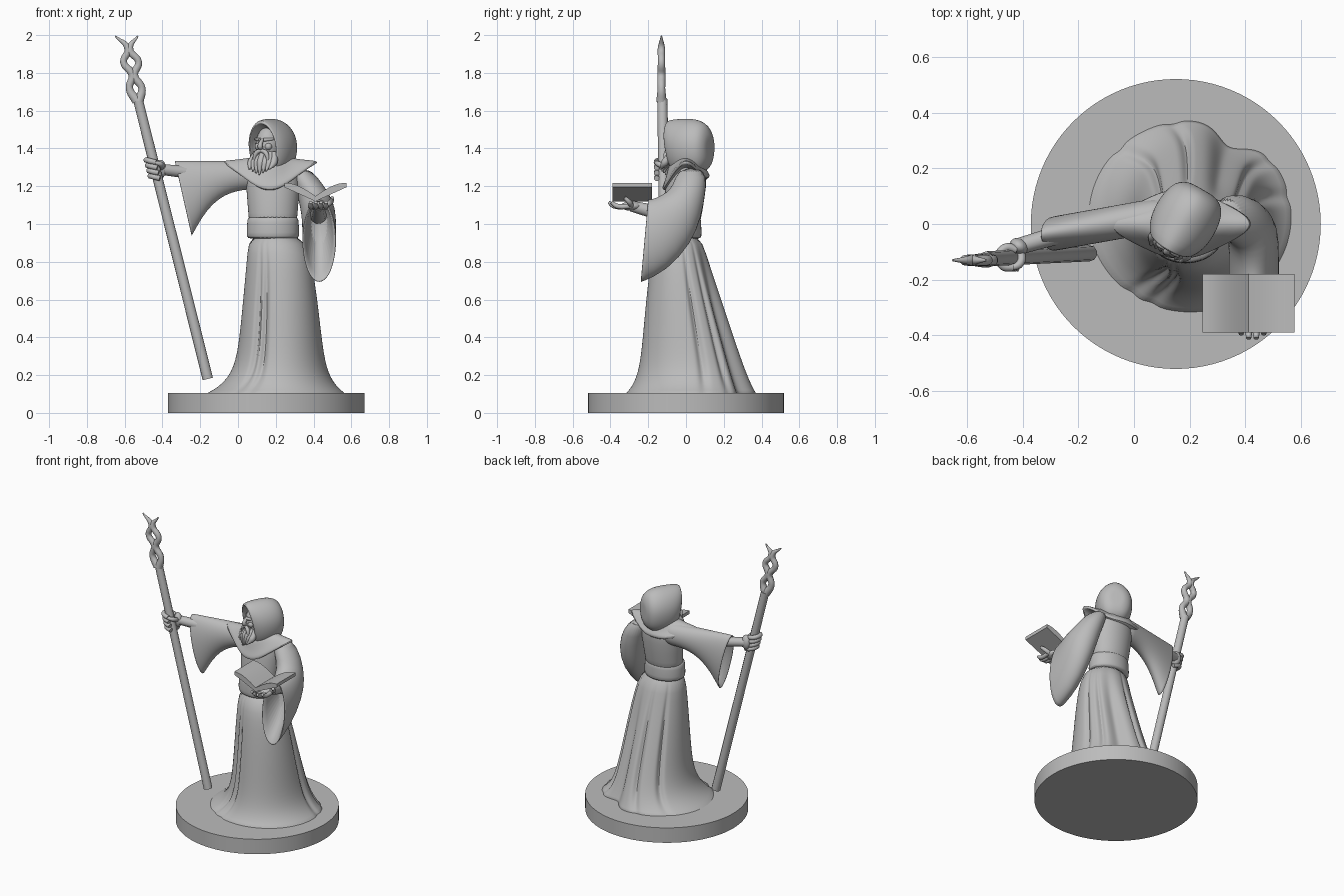
import bpy, bmesh, math
from mathutils import Vector

if "Cube" in bpy.data.objects:
    bpy.data.objects.remove(bpy.data.objects["Cube"])

GREY = (.5, .5, .5, 1)
stone = bpy.data.materials.new("plain_grey")
stone.use_nodes = True
stone.diffuse_color = GREY
stone.node_tree.nodes["Principled BSDF"].inputs["Base Color"].default_value = GREY
UP = Vector((0, 0, 1))
ACROSS = Vector((1, 0, 0))
DEPTH = Vector((0, 1, 0))


def activate(ob):
    bpy.ops.object.select_all(action='DESELECT')
    ob.select_set(True)
    bpy.context.view_layer.objects.active = ob


def finish(ob, angle=45):
    activate(ob)
    ob.data.materials.clear()
    ob.data.materials.append(stone)
    bpy.ops.object.shade_smooth_by_angle(angle=math.radians(angle))


def skin(name, rings, rounded=True):
    """Bridge rings of points into a closed surface."""
    bm = bmesh.new()
    rows = [[bm.verts.new(point) for point in ring] for ring in rings]
    for low, high in zip(rows, rows[1:]):
        for i in range(len(low)):
            bm.faces.new((low[i - 1], low[i], high[i], high[i - 1]))
    bm.faces.new(rows[0])
    bm.faces.new(reversed(rows[-1]))
    bmesh.ops.recalc_face_normals(bm, faces=bm.faces)
    mesh = bpy.data.meshes.new(name)
    bm.to_mesh(mesh)
    bm.free()
    ob = bpy.data.objects.new(name, mesh)
    bpy.context.collection.objects.link(ob)
    if rounded:
        ob.modifiers.new("rounding", 'SUBSURF')
    finish(ob)


def circle_angles(count):
    return [math.tau * i / count for i in range(count)]


def ellipse(centre, u, v):
    return [centre + u * math.cos(a) + v * math.sin(a) for a in circle_angles(32)]


def ball(name, location, scale, turn=0):
    bpy.ops.mesh.primitive_uv_sphere_add(segments=24, ring_count=14, location=location, rotation=(0, 0, turn))
    ob = bpy.context.object
    ob.name, ob.scale = name, scale
    finish(ob)


def tube(name, points, radii):
    """Round smooth tube with a radius at each point."""
    curve = bpy.data.curves.new(name, 'CURVE')
    curve.dimensions, curve.bevel_depth, curve.bevel_resolution = '3D', 1, 3
    curve.use_fill_caps, curve.resolution_u = True, 6
    spline = curve.splines.new('BEZIER')
    spline.bezier_points.add(len(points) - 1)
    for knot, point, radius in zip(spline.bezier_points, points, radii):
        knot.co, knot.radius = point, radius
        knot.handle_left_type = knot.handle_right_type = 'AUTO'
    ob = bpy.data.objects.new(name, curve)
    bpy.context.collection.objects.link(ob)
    activate(ob)
    bpy.ops.object.convert(target='MESH')
    finish(bpy.context.object)


# Round base
bpy.ops.mesh.primitive_cylinder_add(vertices=96, radius=.52, depth=.105, location=(.15, 0, .0525))
bpy.context.object.name = "base"
finish(bpy.context.object)


# Skirt: flares out at the foot, with grooves that fade towards the waist and the hem
def skirt_ring(step):
    z = .08 + .87 * step ** 1.5
    down = 1 - step ** 1.5
    foot = math.exp((.1 - z) / .07)
    right = .06 - .08 * down - .15 * foot
    left = .33 + .14 * math.sqrt(down) + .1 * foot
    front = -.14 - .11 * math.sqrt(down) - .07 * foot
    back = .07 + .29 * down + .02 * foot
    fade = min(1, down * 2.5)
    hem_fade = fade * max(.2, 1 - foot)
    ring = []
    for a in circle_angles(144):
        deg = math.degrees(a)
        notch = .18 * math.exp(-((deg - 62) / 14) ** 2)
        slits = sum(.1 * math.exp(-((deg - fold) / 4) ** 2) for fold in (12, 36, 100, 135, 234, 247))
        reach = (1 - fade * notch - hem_fade * slits) / 2
        ring.append(((left + right) / 2 + (left - right) * reach * math.cos(a),
                     (back + front) / 2 + (back - front) * reach * math.sin(a), z))
    return ring


skin("robe_skirt", [skirt_ring(i / 12) for i in range(13)])


# Belt and torso
def body_ring(z, wide, deep, y):
    return ellipse(Vector((.185, y, z)), ACROSS * wide, DEPTH * deep)


skin("belt", [body_ring(z, .14 * swell, .113 * swell, -.03)
              for z, swell in ((.92, .93), (.93, 1), (.98, .99), (1.03, .97), (1.04, .9))])
skin("torso", [body_ring(.95, .13, .1, -.03), body_ring(1.05, .128, .103, -.02), body_ring(1.2, .145, .11, 0),
               body_ring(1.3, .14, .1, .01), body_ring(1.36, .06, .07, .01)])


# Mantle with raised shoulder points and a dip in front
def mantle_ring(grow, lift, drop):
    ring = []
    for a in circle_angles(64):
        c, s = math.cos(a), math.sin(a)
        point = abs(c) ** 5
        dip = max(0, -s) ** 3
        ring.append((.168 + c * (.09 + grow * (.08 + .085 * point)), s * (.085 + grow * .04),
                     1.355 - lift * (.09 - .07 * point + .065 * dip) - drop))
    return ring


skin("mantle", [mantle_ring(0, 0, 0), mantle_ring(.3, .5, 0), mantle_ring(.7, .85, 0), mantle_ring(1, 1, 0),
                mantle_ring(1, 1, .02), mantle_ring(.4, .9, .04), mantle_ring(0, .8, .04)])


# Sleeves: open bell shapes with a recessed inside
def sleeve(name, rings):
    cuff, u, v = rings[-1]
    inside = rings[-3][0]
    rings += [(cuff, u * .97, v * .99), (cuff, u * .85, v * .92), (inside, u * .5, v * .5)]
    skin(name, [ellipse(*ring) for ring in rings])


def right_sleeve_ring(t):
    half = .075 + .125 * t ** 3
    centre = Vector((.13, .04, 1.335 - half)).lerp(Vector((-.29, -.035, 1.335 - half)), t)
    return centre, DEPTH * .062, UP * half - ACROSS * .045 * t * t


def left_sleeve_ring(x, wide, top_y, top_z, low_y, low_z):
    top, low = Vector((x, top_y, top_z)), Vector((x, low_y, low_z))
    return (top + low) / 2, ACROSS * wide, (low - top) / 2


sleeve("right_sleeve", [right_sleeve_ring(i / 6) for i in range(7)])
sleeve("left_sleeve", [left_sleeve_ring(.32, .06, -.04, 1.3, .1, 1.3), left_sleeve_ring(.38, .08, -.07, 1.2, .11, 1.2),
                       left_sleeve_ring(.42, .09, -.1, 1.17, .08, 1.03), left_sleeve_ring(.43, .09, -.15, 1.14, .03, .9),
                       left_sleeve_ring(.43, .09, -.19, 1.13, -.1, .75),
                       left_sleeve_ring(.43, .09, -.2, 1.13, -.24, .69)])

# Hood, turned towards the staff, with straight sides below and a peak jutting forward
TURN = math.radians(-30)
SIDE = Vector((math.cos(TURN), math.sin(TURN), 0))
FACE = Vector((math.sin(TURN), -math.cos(TURN), 0))


def head_point(side, forward, z):
    return Vector((.18, .01, z)) + SIDE * side + FACE * forward


def hood_ring(degrees, size=1):
    turn = math.radians(degrees)
    front = math.cos(turn)
    wide = .118 * size * math.sin(turn) ** .45
    tall = .15 * size * math.sin(turn) ** (.1 if front > 0 else .45)
    ring = []
    for a in circle_angles(32):
        c, s = math.cos(a), math.sin(a)
        bulge = math.copysign(abs(c) ** (.7 if s < 0 else 1.1), c)
        ring.append(head_point(wide * bulge, .122 * front + .03 * s * max(0, front) - .01, 1.408 + tall * s))
    return ring


skin("hood", [hood_ring(80, .6), hood_ring(32, .87), hood_ring(30, .9)]
     + [hood_ring(degrees) for degrees in range(30, 180, 20)] + [hood_ring(176)])

# Face
ball("head", head_point(0, .04, 1.415), (.066, .07, .1), TURN)
tube("nose", [head_point(0, .1, 1.45), head_point(0, .125, 1.41), head_point(0, .11, 1.4)], [.008, .014, .01])
for sign, word in ((1, "left"), (-1, "right")):
    tube(word + "_brow", [head_point(sign * .01, .108, 1.445), head_point(sign * .055, .08, 1.45)], [.01, .006])
    ball(word + "_cheek", head_point(sign * .03, .09, 1.41), (.02, .02, .02))
    tube(word + "_moustache", [head_point(0, .115, 1.39), head_point(sign * .03, .115, 1.375),
                               head_point(sign * .045, .12, 1.31)], [.01, .013, .003])

# Beard strands
for i in range(-3, 4):
    away = abs(i)
    tube("beard_strand", [head_point(i * .018, .095 - away * .008, 1.375),
                          head_point(i * .023, .12 - away * .006, 1.325),
                          head_point(i * .02, .135, 1.26 + away * .01)], [.017, .02, .004])

# Staff with two interlaced prongs
FOOT, TOP = Vector((-.16, -.105, .18)), Vector((-.53, -.125, 1.66))
AXIS = (TOP - FOOT).normalized()
tube("staff", [FOOT, TOP], [.029, .027])
for sign, word in ((1, "left"), (-1, "right")):
    spread = (.005, .033, .005, .04, .005, .06)
    tube(word + "_prong", [(-.53 - i * .012 + sign * gap, -.13, 1.65 + i * .069) for i, gap in enumerate(spread)],
         [.027, .02, .022, .019, .02, .004])


# Point on the staff's axis at a height
def staff_point(z):
    return FOOT + AXIS * ((z - FOOT.z) / AXIS.z)


# Right hand gripping the staff
grip = staff_point(1.29)
palm = grip + Vector((.025, .04, 0))
tube("right_forearm", [right_sleeve_ring(.8)[0] + UP * .07, palm], [.035, .03])
ball("right_palm", palm, (.035, .028, .05), TURN)
for i in range(4):
    knuckle = staff_point(1.245 + i * .028)
    arc = [math.radians(degrees) for degrees in range(50, 300, 60)]
    tube("right_finger", [knuckle + (ACROSS - UP / 4) * .038 * math.cos(a) + DEPTH * .038 * math.sin(a) for a in arc],
         [.015] * len(arc))
tube("right_thumb", [palm, grip + Vector((.03, -.02, .025)), grip + Vector((-.01, -.04, .035))], [.016, .015, .01])

# Left hand under the book
palm = Vector((.425, -.29, 1.095))
tube("left_forearm", [palm + Vector((0, .2, -.05)), palm], [.045, .03])
ball("left_palm", palm, (.045, .055, .025))
for i in range(4):
    root = palm + ACROSS * (i - 1.5) * .027
    reach = .09 if i in (1, 2) else .075
    tube("left_finger", [root, root - DEPTH * reach, root - DEPTH * (reach + .03) + UP * .02], [.014, .014, .009])
tube("left_thumb", [palm + ACROSS * .03, palm + Vector((.065, -.01, .02)), palm + Vector((.075, -.035, .045))],
     [.016, .014, .01])

# Open book: curved pages above a shallow folded cover
spans = [i / 8 for i in range(-8, 9)]
pages = [(.41 + .165 * s, 1.148 + .07 * math.sin(abs(s) * 1.6)) for s in spans]
cover = [(.41 + .165 * s, 1.12 + .075 * abs(s)) for s in reversed(spans)]
skin("book", [[(x, y, z) for x, z in pages + cover] for y in (-.39, -.18)], rounded=False)
